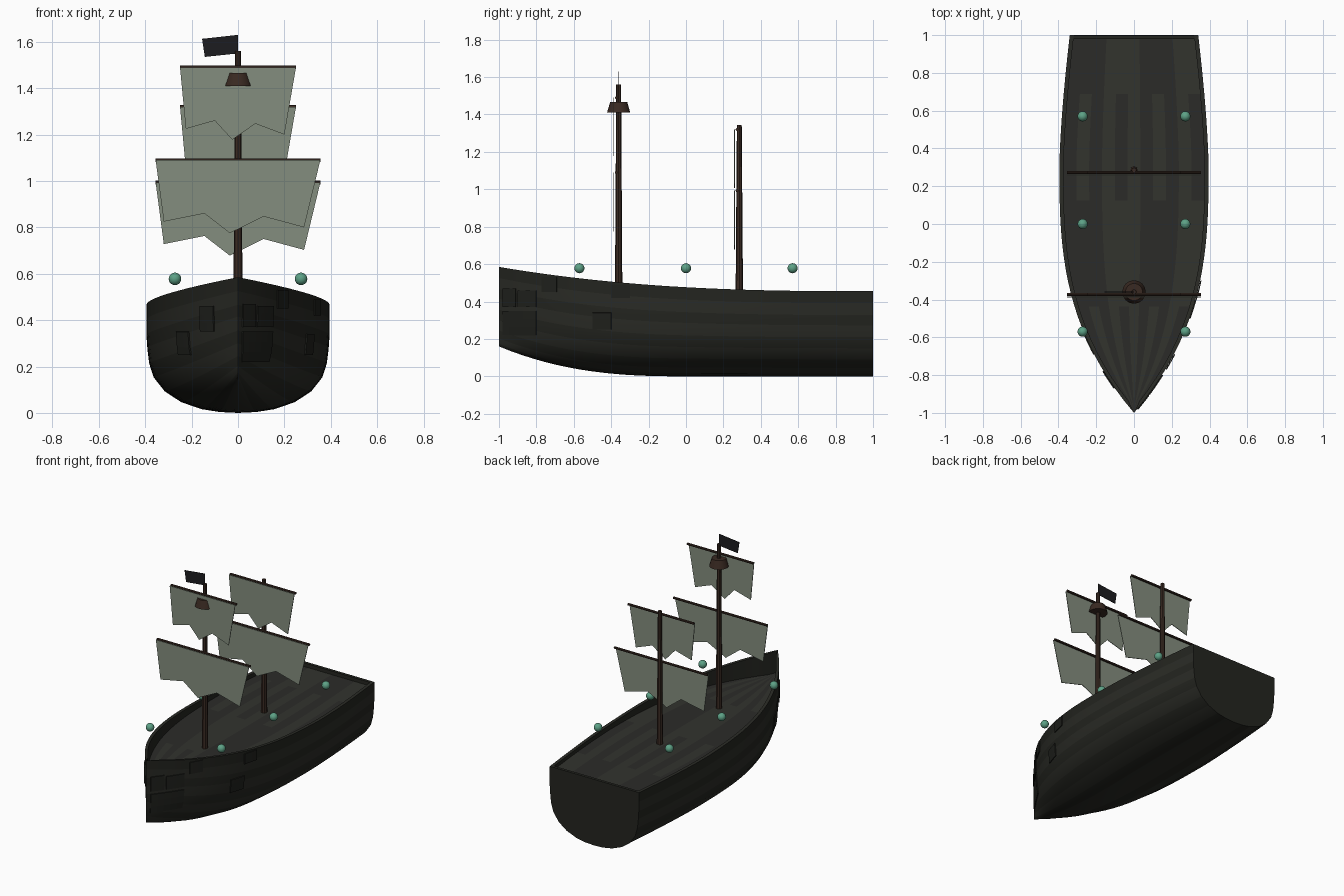
import bpy, bmesh, math

if "Cube" in bpy.data.objects:
    bpy.data.objects.remove(bpy.data.objects["Cube"])

def mat(name, r, g, b):
    m = bpy.data.materials.new(name)
    m.diffuse_color = (r, g, b, 1)
    m.use_nodes = True
    m.node_tree.nodes["Principled BSDF"].inputs["Base Color"].default_value = m.diffuse_color
    return m

HULL = [mat("hull_dark", .017, .018, .014), mat("hull_light", .023, .024, .019)]
DECK = [mat("deck_dark", .024, .024, .022), mat("deck_light", .032, .033, .027)]
PATCH = mat("patch", .014, .015, .012)
WOOD = mat("mast_wood", .042, .023, .016)
CLOTH = mat("sailcloth", .23, .27, .21)
BLACK = mat("flag_black", .012, .012, .014)
GREEN = mat("lantern_green", .11, .36, .24)

def finish(name, bm, mats, smooth=None):
    bmesh.ops.remove_doubles(bm, verts=bm.verts, dist=1e-4)
    bmesh.ops.recalc_face_normals(bm, faces=bm.faces)
    me = bpy.data.meshes.new(name)
    bm.to_mesh(me)
    bm.free()
    ob = bpy.data.objects.new(name, me)
    bpy.context.collection.objects.link(ob)
    for m in mats:
        me.materials.append(m)
    if smooth:
        bpy.ops.object.select_all(action='DESELECT')
        ob.select_set(True)
        bpy.context.view_layer.objects.active = ob
        bpy.ops.object.shade_smooth_by_angle(angle=math.radians(smooth))
    return ob

def grid(bm, rows, mat_of=lambda i, j: 0):
    vs = [[bm.verts.new(p) for p in r] for r in rows]
    for i in range(len(vs) - 1):
        for j in range(len(vs[0]) - 1):
            f = bm.faces.new((vs[i][j], vs[i + 1][j], vs[i + 1][j + 1], vs[i][j + 1]))
            f.material_index = mat_of(i, j)
    return vs

def cone(name, r1, r2, p, depth, sides, m, rot=(0, 0, 0), smooth=None):
    bpy.ops.mesh.primitive_cone_add(vertices=sides, radius1=r1, radius2=r2,
                                    depth=depth, location=p, rotation=rot)
    ob = bpy.context.object
    ob.name = name
    ob.data.materials.append(m)
    if smooth:
        bpy.ops.object.shade_smooth_by_angle(angle=math.radians(smooth))

# Hull shape: plan width, sheer line, keel line and normalised section
def width(y):
    if y < .3:
        return .395 * (1 - ((.3 - y) / 1.3) ** 2.81)
    return .395 - .055 * ((y - .3) / .7) ** 1.5

def sheer(y):
    return .455 + .13 * ((1 - y) / 2) ** 2.6

def keel(y):
    return .16 * (-y) ** 2.6 if y < 0 else 0

SECTION = [(0, 0), (.2, .008), (.4, .035), (.62, .1), (.8, .2), (.92, .33), (.97, .46),
           (.99, .6), (1, .72), (1, .86), (1, 1)]
DECK_Z, RAIL = .43, .022
STATIONS = [-1 + 2 * (i / 32) for i in range(33)]

def hull_x(y, z):
    h = (z - keel(y)) / (sheer(y) - keel(y))
    for (w0, h0), (w1, h1) in zip(SECTION, SECTION[1:]):
        if h <= h1:
            return width(y) * (w0 + (w1 - w0) * (h - h0) / (h1 - h0))
    return width(y)

# Hull shell with rail top and inner bulwark
bm = bmesh.new()
rows = []
for y in STATIONS:
    k, t, w = keel(y), sheer(y), width(y)
    xi = max(w - RAIL, 0)
    half = [(w * a, y, k + (t - k) * h) for a, h in SECTION] + [(xi, y, t), (xi, y, DECK_Z)]
    rows.append([(-x, yy, z) for x, yy, z in half[:0:-1]] + half)
n = len(rows[0])
vs = grid(bm, rows, lambda i, j: min(j, n - 2 - j) % 2)
bm.faces.new(vs[-1][2:-2])
finish("hull", bm, HULL, 35)

# Deck with lengthwise planks
bm = bmesh.new()
COLS = 11
rows = [[((2 * c / COLS - 1) * max(width(y) - RAIL, 0), y, DECK_Z) for c in range(COLS + 1)]
        for y in STATIONS]
grid(bm, rows, lambda i, j: (j + (i // 9) * (j % 3)) % 2)
finish("deck", bm, DECK)

# Stern rail
bpy.ops.mesh.primitive_cube_add(size=1, location=(0, .989, .425))
rail = bpy.context.object
rail.name = "stern_rail"
rail.scale = (.66, .02, .06)
rail.data.materials.append(HULL[0])

# Repair patches that follow the hull side
def patch(name, side, y0, y1, z0, z1):
    bm = bmesh.new()
    rows = []
    for i in range(6):
        y = y0 + (y1 - y0) * i / 5
        rows.append([(side * (hull_x(y, z0 + (z1 - z0) * j / 3) + .004), y,
                      z0 + (z1 - z0) * j / 3) for j in range(4)])
    grid(bm, rows)
    ob = finish(name, bm, [PATCH])
    mod = ob.modifiers.new("thickness", 'SOLIDIFY')
    mod.thickness, mod.offset = .006, 0

for i, p in enumerate([(1, -.98, -.91, .37, .47), (1, -.98, -.8, .22, .35),
                       (1, -.9, -.8, .37, .46), (1, -.77, -.69, .45, .53),
                       (1, -.5, -.4, .25, .34), (1, -.4, -.3, .42, .49),
                       (-1, -.87, -.78, .35, .46), (-1, -.69, -.58, .25, .35)]):
    patch(f"hull_patch_{i + 1}", *p)

# Thin sheet in the XZ plane
def sheet(name, pts, y, m, thick=.004):
    bm = bmesh.new()
    bm.faces.new([bm.verts.new((x, y, z)) for x, z in pts])
    ob = finish(name, bm, [m])
    mod = ob.modifiers.new("thickness", 'SOLIDIFY')
    mod.thickness, mod.offset = thick, 0

# Ragged lower edges, measured as drop below the yard
LOWER = [(-.355, 0), (-.32, -.265), (-.145, -.23), (-.035, -.315), (.11, -.243),
         (.285, -.29), (.355, 0)]
UPPER = [(-.25, 0), (-.225, -.265), (-.1, -.23), (-.025, -.312), (.075, -.243),
         (.2, -.29), (.25, 0)]

# Masts with yards and sails
for label, y, top, yards in (("fore", -.36, 1.56, (1.09, 1.49)),
                             ("aft", .285, 1.345, (.993, 1.32))):
    cone(f"{label}_mast", .02, .013, (0, y, (top + .42) / 2), top - .42, 8, WOOD)
    for part, z, pts in zip(("lower", "upper"), yards, (LOWER, UPPER)):
        cone(f"{label}_{part}_yard", .008, .008, (0, y - .012, z), -2 * pts[0][0], 8, WOOD,
             (0, math.pi / 2, 0))
        sheet(f"{label}_{part}_sail", [(x, z + d) for x, d in pts], y - .026, CLOTH)

# Crow's nest and flag
cone("lookout_basket", .062, .046, (0, -.36, 1.438), .055, 16, WOOD, smooth=35)
sheet("flag", [(0, 1.63), (-.155, 1.613), (-.143, 1.535), (0, 1.55)], -.36, BLACK, .003)

# Lantern orbs along both sides
for side, s in (("left", -1), ("right", 1)):
    for i, y in enumerate((-.57, 0, .57)):
        bpy.ops.mesh.primitive_uv_sphere_add(segments=16, ring_count=10, radius=.027,
                                             location=(s * .272, y, .578))
        ob = bpy.context.object
        ob.name = f"lantern_{side}_{i + 1}"
        ob.data.materials.append(GREEN)
        bpy.ops.object.shade_smooth()
